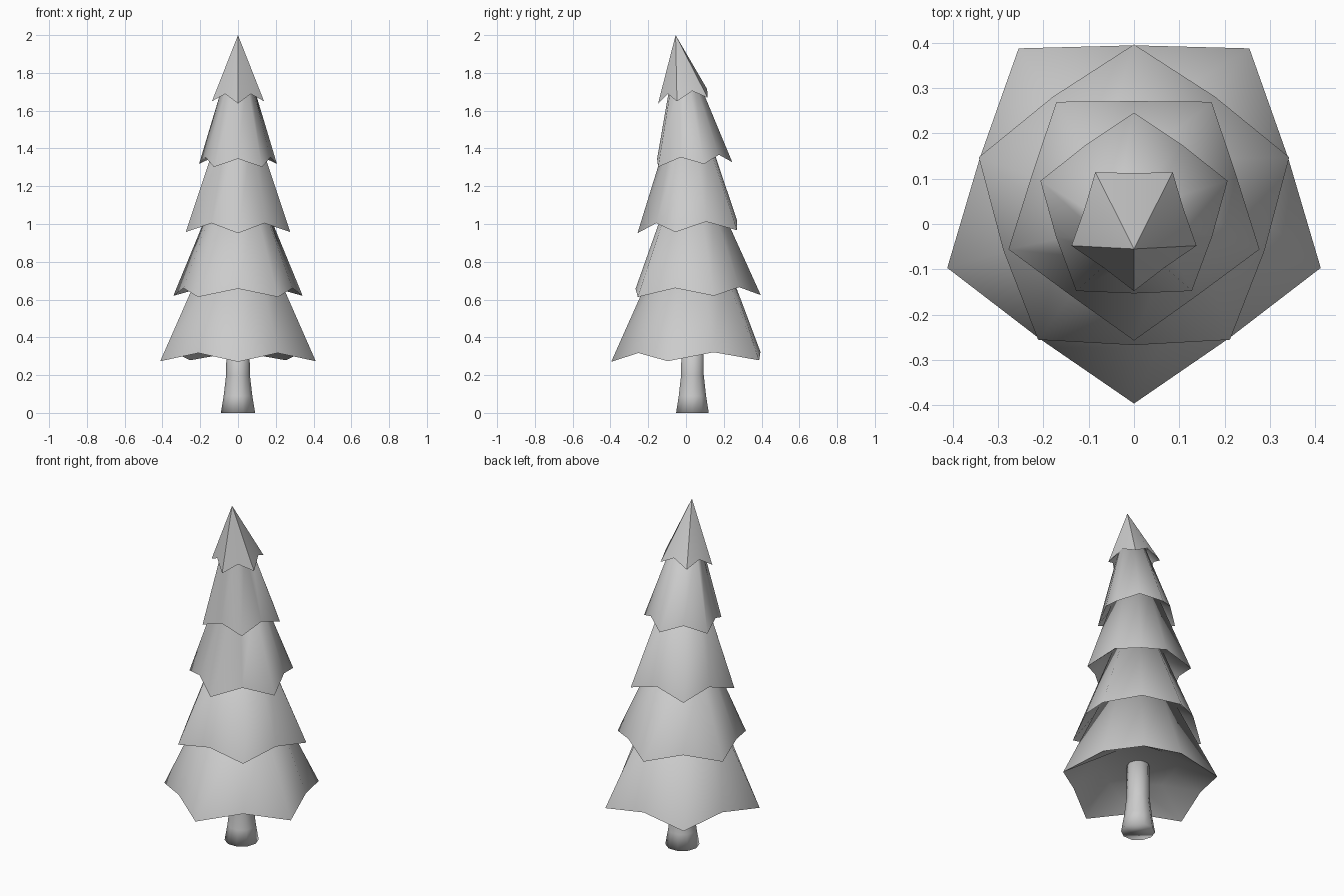
import bpy, bmesh, math

cube = bpy.data.objects.get("Cube")
if cube:
    bpy.data.objects.remove(cube, do_unlink=True)

grey = bpy.data.materials.new("light grey")
grey.use_nodes = True
colour = (0.6, 0.6, 0.6, 1)
grey.diffuse_color = colour
grey.node_tree.nodes["Principled BSDF"].inputs["Base Color"].default_value = colour


def ring(bm, y, z_tip, z_mid, r_tip, r_mid, phase, tilt=0.0):
    """Ten points alternating between drooping tips and raised middles."""
    points = []
    for i in range(10):
        a = phase + i * math.pi / 5
        r, z = (r_mid, z_mid) if i % 2 else (r_tip, z_tip)
        dy = r * math.sin(a)
        points.append(bm.verts.new((r * math.cos(a), y + dy, z + tilt * dy)))
    return points


def bridge(bm, lower, upper):
    n = len(lower)
    for i in range(n):
        j = (i + 1) % n
        bm.faces.new((lower[i], lower[j], upper[j], upper[i]))


def fan(bm, points, tip):
    v = bm.verts.new(tip)
    for i, p in enumerate(points):
        bm.faces.new((p, points[(i + 1) % len(points)], v))


def finish(bm, name, angle):
    bmesh.ops.recalc_face_normals(bm, faces=bm.faces)
    mesh = bpy.data.meshes.new(name)
    bm.to_mesh(mesh)
    bm.free()
    mesh.materials.append(grey)
    obj = bpy.data.objects.new(name, mesh)
    bpy.context.collection.objects.link(obj)
    bpy.ops.object.select_all(action='DESELECT')
    obj.select_set(True)
    bpy.context.view_layer.objects.active = obj
    bpy.ops.object.shade_smooth_by_angle(angle=math.radians(angle))


# Branch tiers: rim (y, z tip, z middle, r tip, r middle, tilt),
# underside (rise, inset), top (y, z, r tip, r middle)
tiers = [
    ((0.037, 0.275, 0.32, 0.433, 0.357, 0.01), (0.13, 0.55), (0.03, 0.76, 0.208, 0.2)),
    ((0.036, 0.618, 0.662, 0.36, 0.303, 0.015), (0.15, 0.6), (0.028, 1.1, 0.152, 0.138)),
    ((0.034, 0.96, 1.01, 0.291, 0.237, 0.03), (0.13, 0.6), (0.016, 1.43, 0.125, 0.116)),
    ((0.028, 1.313, 1.357, 0.217, 0.181, 0.065), (0.1, 0.6), (-0.012, 1.76, 0.077, 0.069)),
    ((-0.003, 1.655, 1.70, 0.145, 0.115, 0.12), (0.09, 0.55), None),
]
for k, (rim, under, top) in enumerate(tiers):
    y, z_tip, z_mid, r_tip, r_mid, tilt = rim
    rise, inset = under
    phase = math.pi / 2 * (1 if k % 2 else -1)
    bm = bmesh.new()
    edge = ring(bm, y, z_tip, z_mid, r_tip, r_mid, phase, tilt)
    # hollow underside
    z_in = z_tip + rise
    inner = ring(bm, y, z_in, z_in, r_tip * inset, r_mid * inset, phase, tilt)
    bridge(bm, edge, inner)
    bm.faces.new(inner)
    # outer skirt
    if top:
        ty, tz, t_tip, t_mid = top
        upper = ring(bm, ty, tz, tz, t_tip, t_mid, phase)
        bridge(bm, edge, upper)
        bm.faces.new(upper)
    else:
        fan(bm, edge, (0, -0.055, 2.0))
    finish(bm, f"branch_tier_{k + 1}", 75 if top else 40)

# Flared trunk
bm = bmesh.new()
rings = []
for z, r in ((0, 0.091), (0.09, 0.076), (0.2, 0.063), (0.45, 0.06)):
    rings.append([bm.verts.new((r * math.cos(i * math.pi / 5), 0.034 + r * math.sin(i * math.pi / 5), z))
                  for i in range(10)])
for a, b in zip(rings, rings[1:]):
    bridge(bm, a, b)
bm.faces.new(rings[0])
bm.faces.new(rings[-1])
finish(bm, "trunk", 110)
